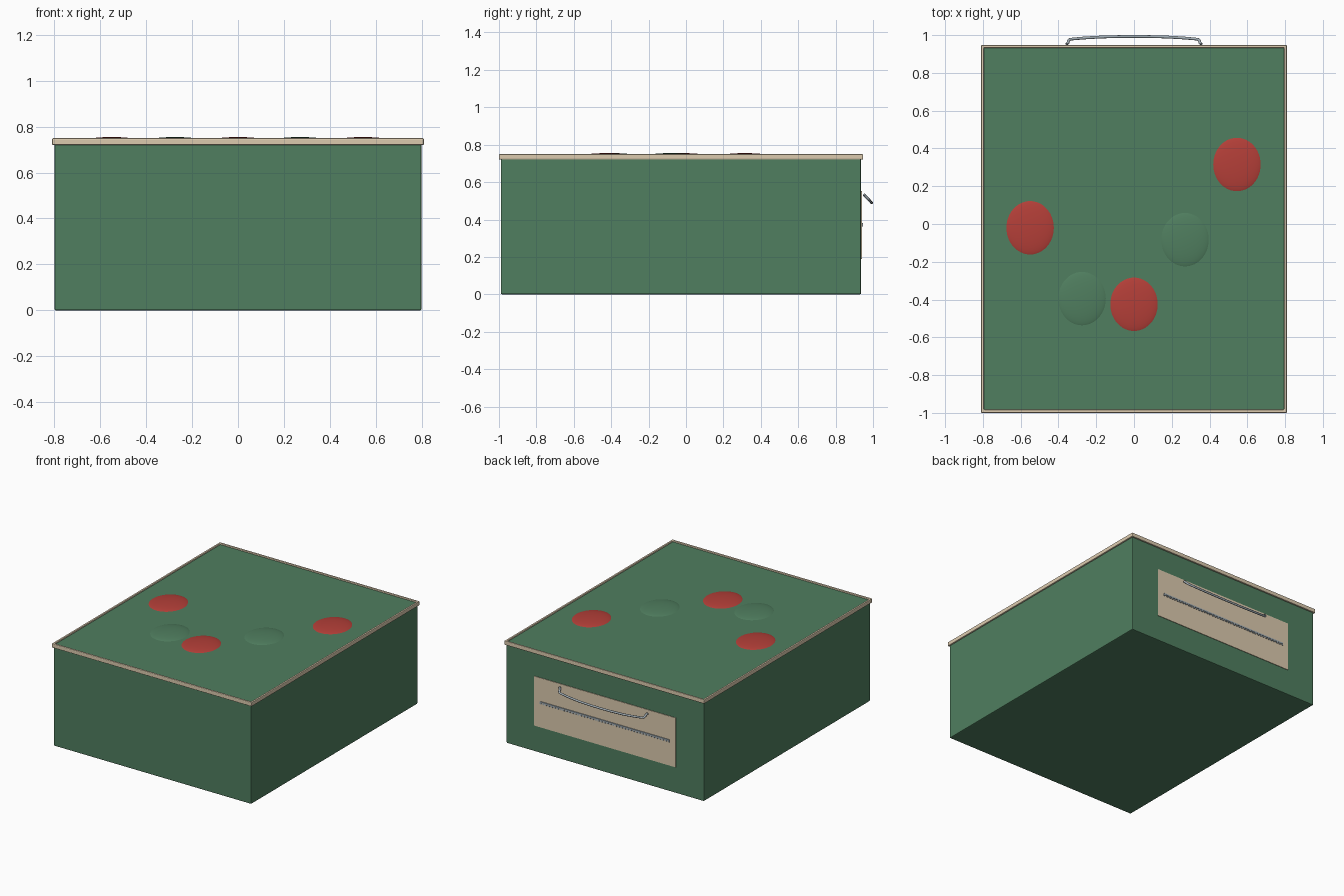
import bpy, bmesh, math
from mathutils import Matrix, Vector

if "Cube" in bpy.data.objects:
    bpy.data.objects.remove(bpy.data.objects["Cube"])


def material(name, color):
    m = bpy.data.materials.new(name)
    m.diffuse_color = (*color, 1)
    m.use_nodes = True
    m.node_tree.nodes["Principled BSDF"].inputs["Base Color"].default_value = m.diffuse_color
    return m


GREEN = material("green", (0.08, 0.21, 0.115))
RED = material("red", (0.46, 0.05, 0.04))
TAN = material("tan", (0.72, 0.60, 0.43))
METAL = material("metal", (0.36, 0.42, 0.46))


def finish(name, bm, mat, bevel=0, segments=2, smooth=False):
    bmesh.ops.recalc_face_normals(bm, faces=bm.faces)
    me = bpy.data.meshes.new(name)
    bm.to_mesh(me)
    bm.free()
    ob = bpy.data.objects.new(name, me)
    bpy.context.collection.objects.link(ob)
    me.materials.append(mat)
    if bevel:
        b = ob.modifiers.new("bevel", 'BEVEL')
        b.width, b.segments = bevel, segments
    if smooth:
        for p in me.polygons:
            p.use_smooth = True
    return ob


def add_box(bm, lo, hi):
    lo, hi = Vector(lo), Vector(hi)
    bmesh.ops.create_cube(bm, size=1, matrix=Matrix.Translation((lo + hi) / 2)
                          @ Matrix.Diagonal((*(hi - lo), 1)))


def box(name, lo, hi, mat, bevel=0):
    bm = bmesh.new()
    add_box(bm, lo, hi)
    return finish(name, bm, mat, bevel)


FRONT, BACK = -0.99, 0.936

# Case body, whose top is the panel inside the rim
box("case_body", (-0.80, FRONT, 0), (0.80, BACK, 0.741), GREEN, 0.006)

# Rim: rectangular frame around the top edge
bm = bmesh.new()
rings = []
for hx, y0, y1, z in ((0.81, -1.0, 0.947, 0.72), (0.81, -1.0, 0.947, 0.75),
                      (0.795, -0.983, 0.932, 0.75), (0.795, -0.983, 0.932, 0.72)):
    rings.append([bm.verts.new((x, y, z)) for x, y in
                  ((-hx, y0), (hx, y0), (hx, y1), (-hx, y1))])
for a, b in zip(rings, rings[1:] + rings[:1]):
    for i in range(4):
        j = (i + 1) % 4
        bm.faces.new((a[i], a[j], b[j], b[i]))
finish("top_rim", bm, TAN, 0.005)

# Shallow domed oval spots on the lid
for i, (x, y, mat) in enumerate(((-0.55, -0.02, RED), (-0.275, -0.395, GREEN),
                                 (0, -0.425, RED), (0.27, -0.083, GREEN),
                                 (0.545, 0.315, RED))):
    bm = bmesh.new()
    bmesh.ops.create_uvsphere(bm, u_segments=48, v_segments=24, radius=1,
                              matrix=Matrix.Translation((x, y, 0.733))
                              @ Matrix.Diagonal((0.135, 0.152, 0.022, 1)))
    finish(f"lid_spot_{i + 1}", bm, mat, smooth=True)

# Back pocket panel
box("back_pocket", (-0.575, BACK - 0.01, 0.19), (0.575, BACK + 0.004, 0.552), TAN)

# Zip: rail with a row of teeth along the lower edge
bm = bmesh.new()
y = BACK + 0.002
add_box(bm, (-0.525, y, 0.371), (0.525, y + 0.008, 0.381))
TEETH = 45
for i in range(TEETH):
    x = -0.52 + 1.04 * i / (TEETH - 1)
    add_box(bm, (x - 0.006, y, 0.362), (x + 0.006, y + 0.007, 0.372))
finish("zip", bm, METAL)

# Carry handle: bowed bar hanging outward and down, with short turned-in ends
half = [(0.357, 0.0), (0.348, 0.012), (0.346, 0.026), (0.338, 0.034),
        (0.27, 0.042), (0.18, 0.049), (0.09, 0.052)]
path = [(-x, t) for x, t in half] + [(0, 0.053)] + [(x, t) for x, t in half[::-1]]
cu = bpy.data.curves.new("carry_handle", 'CURVE')
cu.dimensions = '3D'
cu.bevel_depth = 0.0075
cu.bevel_resolution = 3
cu.use_fill_caps = True
sp = cu.splines.new('POLY')
sp.points.add(len(path) - 1)
for p, (x, t) in zip(sp.points, path):
    p.co = (x, 0.952 + 0.77 * t, 0.533 - 0.82 * t, 1)
handle = bpy.data.objects.new("carry_handle", cu)
bpy.context.collection.objects.link(handle)
cu.materials.append(METAL)
